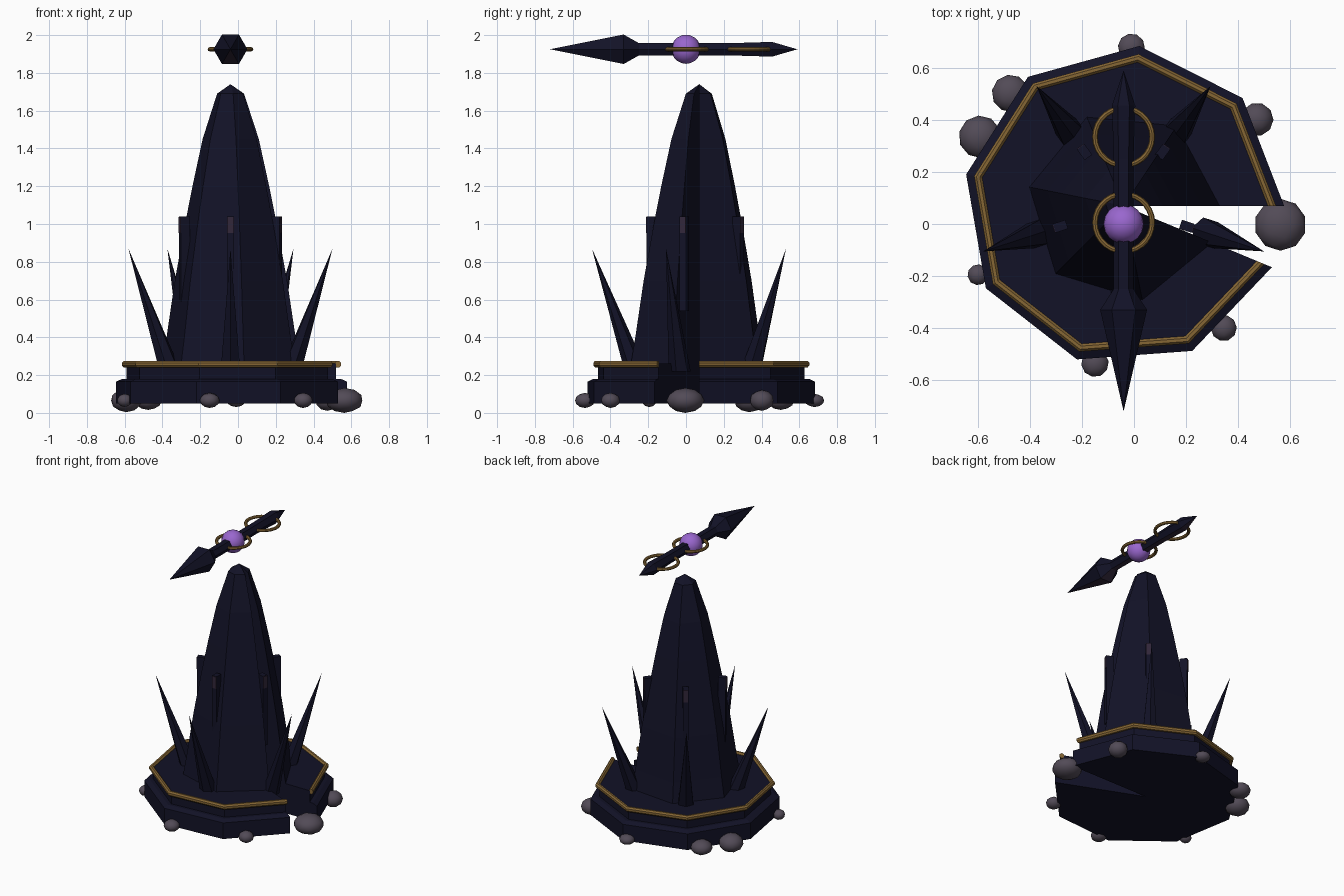
import bpy, bmesh, math
from mathutils import Vector, Matrix

if "Cube" in bpy.data.objects:
    bpy.data.objects.remove(bpy.data.objects["Cube"])

CX, CY = -0.04, 0.07                  # axis of the base and spire
SWEEP = math.radians(337.5)           # the turned parts leave a wedge open
FULL = 2 * math.pi


def material(name, rgb):
    m = bpy.data.materials.new(name)
    m.diffuse_color = (*rgb, 1)
    m.use_nodes = True
    m.node_tree.nodes["Principled BSDF"].inputs["Base Color"].default_value = m.diffuse_color
    return m


NAVY = material("dark navy stone", (0.006, 0.006, 0.020))
GOLD = material("old gold", (0.24, 0.135, 0.035))
ROCK = material("grey violet rock", (0.085, 0.070, 0.095))
ORB = material("violet glow", (0.32, 0.135, 0.62))
PLUM = material("dark plum", (0.032, 0.020, 0.042))


def finish(bm, name, mat, loc=(0, 0, 0), smooth=False):
    bmesh.ops.remove_doubles(bm, verts=bm.verts, dist=1e-5)
    bmesh.ops.recalc_face_normals(bm, faces=bm.faces)
    me = bpy.data.meshes.new(name)
    for f in bm.faces:
        f.smooth = smooth
    bm.to_mesh(me)
    bm.free()
    me.materials.append(mat)
    ob = bpy.data.objects.new(name, me)
    ob.location = loc
    bpy.context.collection.objects.link(ob)
    return ob


def lathe(name, profile, segs, mat, loc, sweep=SWEEP, loop=False):
    """Turn (radius, height) points about z; cap the ends of a partial turn."""
    bm = bmesh.new()
    full = sweep >= FULL - 1e-6
    rows = []
    for i in range(segs + 1):
        a = sweep * i / segs
        rows.append([bm.verts.new((r * math.cos(a), r * math.sin(a), z)) for r, z in profile])
    n = len(profile)
    for a, b in zip(rows, rows[1:]):
        for j in range(n if loop else n - 1):
            k = (j + 1) % n
            bm.faces.new((a[j], b[j], b[k], a[k]))
    if not full:
        bm.faces.new(rows[0])
        bm.faces.new(rows[-1])
    return finish(bm, name, mat, loc)


# stepped plinth, gold rim and tall spire, all with the same open wedge
lathe("plinth", [(0, .05), (.617, .05), (.617, .165), (.585, .18), (.56, .18), (.56, .262), (0, .262)],
      8, NAVY, (CX, CY, 0))
rim = [(.57 + .017 * math.cos(a * FULL / 8 + .39), .258 + .019 * math.sin(a * FULL / 8 + .39)) for a in range(8)]
lathe("gold_rim", rim, 8, GOLD, (CX, CY, 0), loop=True)
lathe("spire", [(0, .255), (.37, .255), (.345, .4), (.30, .70), (.245, 1.0), (.205, 1.2), (.15, 1.45),
                (.072, 1.69), (0, 1.74)], 6, NAVY, (CX, CY, 0))

# five fins and five leaning crystals around the spire
for k in range(5):
    az = math.radians(-90 + 72 * k)
    spin = Matrix.Rotation(az, 4, 'Z')

    bm = bmesh.new()
    bmesh.ops.create_cube(bm, size=1, matrix=spin @ Matrix.Translation((.255, 0, .79)) @
                          Matrix.Diagonal((.05, .036, .50, 1)))
    finish(bm, f"fin_{k + 1}", NAVY, (CX, CY, 0))

    bm = bmesh.new()
    bmesh.ops.create_cube(bm, size=1, matrix=spin @ Matrix.Translation((.281, 0, .995)) @
                          Matrix.Diagonal((.004, .032, .085, 1)))
    finish(bm, f"fin_inlay_{k + 1}", PLUM, (CX, CY, 0))

    bm = bmesh.new()
    tip = bm.verts.new(spin @ Vector((.568, 0, .87)))
    ring = [bm.verts.new(spin @ Vector((.335 + .06 * math.cos(t * FULL / 6), .06 * math.sin(t * FULL / 6), .22)))
            for t in range(6)]
    for t in range(6):
        bm.faces.new((ring[t], ring[(t + 1) % 6], tip))
    bm.faces.new(ring)
    finish(bm, f"crystal_{k + 1}", NAVY, (CX, CY, 0))

# floating six-sided pointer, aimed at the front
PZ = 1.925
pointer = lathe("pointer", [(0, -.59), (.045, -.455), (.038, -.25), (.038, .25), (.09, .33), (0, .72)],
                6, NAVY, (CX, 0, PZ), sweep=FULL)
pointer.data.transform(Matrix.Rotation(math.pi / 2, 4, 'X'))
pointer.data.materials.append(PLUM)
for p in pointer.data.polygons:       # plum underside
    if p.normal.z < -0.7:
        p.material_index = 1

# gold rings on the pointer
for i, y in enumerate((0.005, 0.335)):
    sec = [(.11 + .011 * math.cos(a * FULL / 8), .011 * math.sin(a * FULL / 8)) for a in range(8)]
    lathe(f"pointer_ring_{i + 1}", sec, 28, GOLD, (CX, y, PZ), sweep=FULL, loop=True)

# glowing orb
bm = bmesh.new()
bmesh.ops.create_uvsphere(bm, u_segments=16, v_segments=10, radius=.077)
finish(bm, "orb", ORB, (CX, 0, PZ), smooth=True)

# rocks around the foot: x, y, radius, half height
rocks = [(.563, -.003, .10, .066), (-.592, .335, .082, .062), (-.475, .502, .072, .05), (-.01, .68, .052, .035),
         (.472, .402, .064, .055), (.345, -.40, .05, .04), (-.15, -.535, .053, .04), (-.60, -.195, .04, .035)]
for i, (x, y, r, h) in enumerate(rocks):
    bm = bmesh.new()
    bmesh.ops.create_icosphere(bm, subdivisions=2, radius=1, matrix=Matrix.Rotation(i * .7, 4, 'Z'))
    bmesh.ops.scale(bm, vec=(r, r, h), verts=bm.verts)
    finish(bm, f"rock_{i + 1}", ROCK, (x, y, .066), smooth=True)
